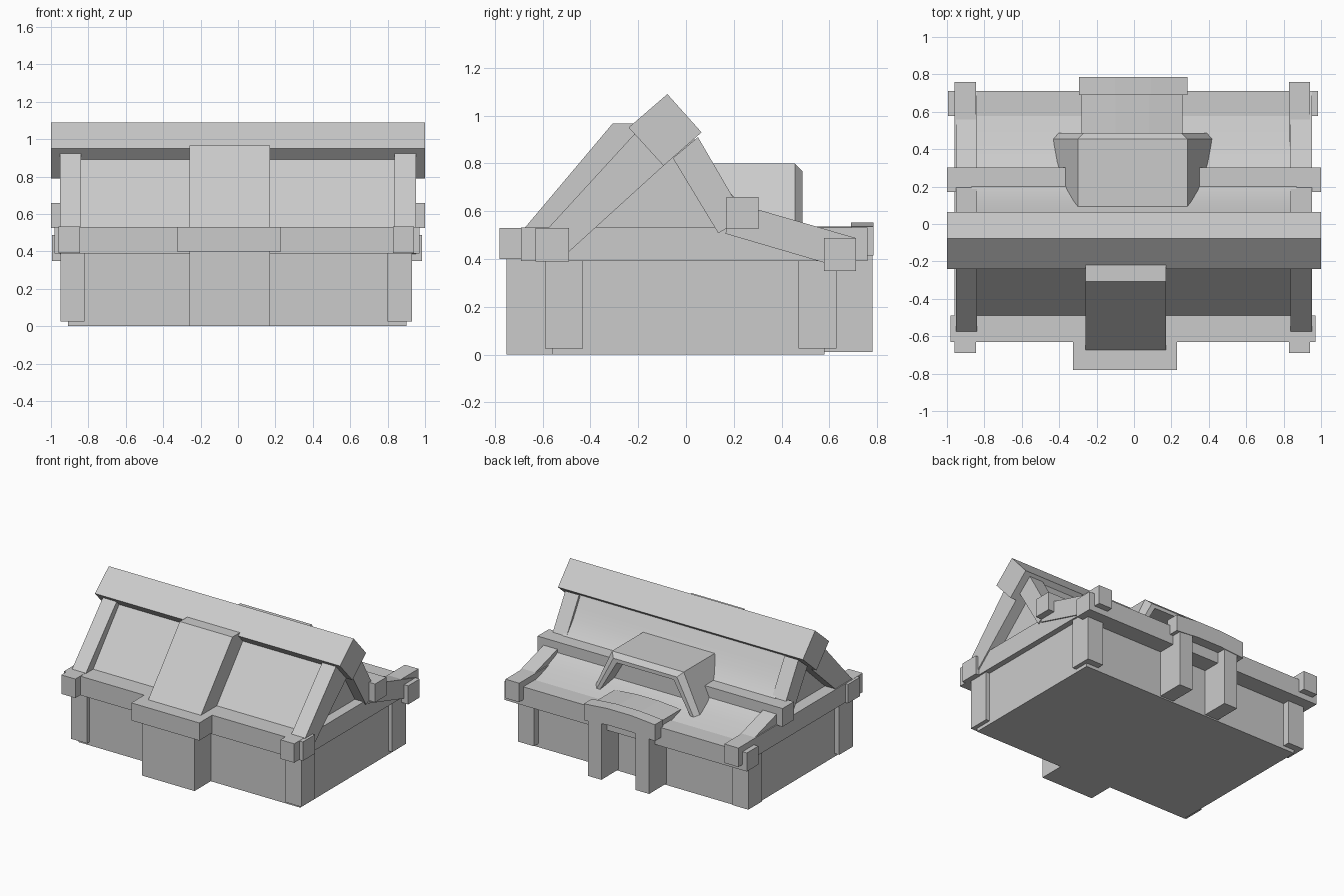
import bpy, bmesh, math

if "Cube" in bpy.data.objects:
    bpy.data.objects.remove(bpy.data.objects["Cube"])


def make(name, verts, faces):
    me = bpy.data.meshes.new(name)
    me.from_pydata(verts, [], faces)
    bm = bmesh.new()
    bm.from_mesh(me)
    bmesh.ops.recalc_face_normals(bm, faces=bm.faces)
    bm.to_mesh(me)
    bm.free()
    ob = bpy.data.objects.new(name, me)
    bpy.context.collection.objects.link(ob)
    return ob


def loft(name, rings, caps=True):
    """Join equal-length rings of points with quads."""
    n = len(rings[0])
    faces = [(r * n + i, r * n + (i + 1) % n, (r + 1) * n + (i + 1) % n, (r + 1) * n + i)
             for r in range(len(rings) - 1) for i in range(n)]
    if caps:
        faces += [tuple(range(n)), tuple(range((len(rings) - 1) * n, len(rings) * n))]
    return make(name, [p for r in rings for p in r], faces)


def prism_x(name, prof, x0, x1):
    """Extrude a (y, z) profile along x."""
    return loft(name, [[(x, y, z) for y, z in prof] for x in (x0, x1)])


def prism_y(name, prof, y0, y1):
    """Extrude an (x, z) profile along y."""
    return loft(name, [[(x, y, z) for x, z in prof] for y in (y0, y1)])


def box(name, x0, x1, y0, y1, z0, z1):
    return prism_x(name, [(y0, z0), (y1, z0), (y1, z1), (y0, z1)], x0, x1)


# Walls
box("walls", -0.91, 0.90, -0.56, 0.58, 0, 0.42)

# Roof and gable body, with a concave back slope
roof = prism_x("roof_body", [
    (-0.52, 0.40), (0.60, 0.40), (0.62, 0.47), (0.52, 0.497), (0.42, 0.53), (0.33, 0.565),
    (0.25, 0.615), (0.18, 0.68), (0.12, 0.755), (0.07, 0.84), (0.03, 0.91),
    (-0.18, 0.90), (-0.49, 0.53)], -0.87, 0.87)
bpy.context.view_layer.objects.active = roof
roof.select_set(True)
bpy.ops.object.shade_smooth_by_angle(angle=math.radians(25))

# Ridge beam, set on its corner
prism_x("ridge_beam", [(-0.078, 1.09), (0.065, 0.93), (-0.094, 0.79), (-0.24, 0.95)], -1, 1)

# Long beams: front plate, mid purlin, back eaves
box("front_beam", -0.98, 0.97, -0.63, -0.49, 0.39, 0.53)
box("mid_purlin", -1.0, 1.0, 0.17, 0.303, 0.525, 0.66)
box("back_eaves_beam", -0.995, 0.985, 0.578, 0.712, 0.35, 0.487)

# Parts repeated on both ends
for side, a, b in (("left", -0.95, -0.82), ("right", 0.80, 0.93)):
    box(side + "_front_post", a, b, -0.59, -0.43, 0.025, 0.40)
    box(side + "_back_post", a, b, 0.47, 0.63, 0.025, 0.40)
for side, a, b in (("left", -0.96, -0.845), ("right", 0.83, 0.942)):
    box(side + "_side_beam", a, b, -0.69, 0.76, 0.392, 0.532)
for side, a, b in (("left", -0.953, -0.84), ("right", 0.838, 0.951)):
    prism_x(side + "_front_rafter",
            [(-0.585, 0.52), (-0.20, 0.94), (-0.05, 0.83), (-0.49, 0.43)], a, b)
    prism_x(side + "_upper_back_rafter",
            [(0.05, 0.91), (0.21, 0.635), (0.215, 0.555), (0.135, 0.508), (-0.055, 0.822)], a, b)
    prism_x(side + "_lower_back_rafter",
            [(0.20, 0.636), (0.71, 0.488), (0.68, 0.355), (0.165, 0.506)], a, b)

# Chimney breast on the front
box("chimney_base", -0.26, 0.17, -0.75, -0.50, 0, 0.41)
box("chimney_band", -0.325, 0.23, -0.78, -0.48, 0.40, 0.53)
prism_x("chimney_slope", [(-0.675, 0.53), (-0.307, 0.967), (-0.15, 0.967),
                          (-0.15, 0.80), (-0.45, 0.50)], -0.26, 0.17)


# Dormer hood: flared sides, chamfered rim, recessed front
def dormer_ring(y, d):
    return [(-0.445 + d, y, 0.49), (-0.30 + d, y, 0.80 - d),
            (0.285 - d, y, 0.80 - d), (0.43 - d, y, 0.49)]


loft("dormer", [dormer_ring(0.02, 0), dormer_ring(0.455, 0), dormer_ring(0.487, 0.033),
                dormer_ring(0.487, 0.06), dormer_ring(0.36, 0.06)])

# Back doorway: posts, porch roof, slightly peaked lintel
box("door_post_left", -0.245, -0.135, 0.57, 0.78, 0.01, 0.44)
box("door_post_right", 0.145, 0.255, 0.57, 0.78, 0.01, 0.44)


def peaked(a, b, z0, z1, rise):
    m = (b - a) / 3
    return [(a, z0), (a + m, z0 + rise), (b - m, z0 + rise), (b, z0),
            (b, z1), (b - m, z1 + rise), (a + m, z1 + rise), (a, z1)]


prism_y("porch_roof", peaked(-0.28, 0.26, 0.42, 0.522, 0.015), 0.46, 0.70)
prism_y("door_lintel", peaked(-0.295, 0.285, 0.415, 0.536, 0.016), 0.69, 0.785)
